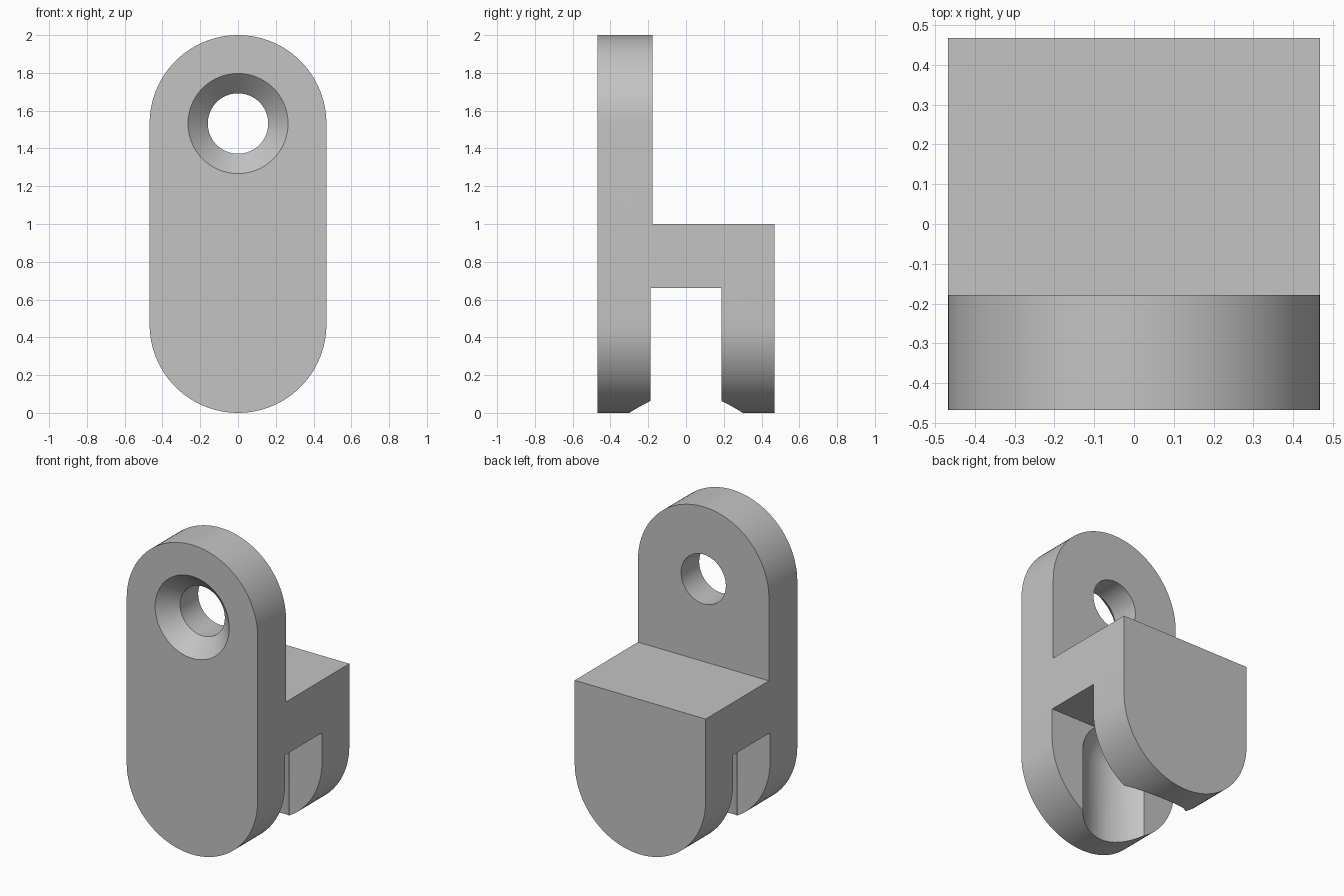
import bpy, bmesh
from math import sin, cos, pi
from mathutils import Matrix, Vector

cube = bpy.data.objects.get("Cube")
if cube:
    bpy.data.objects.remove(cube)

R = 0.468            # end radius, also half width and half depth
HEIGHT = 2.0
PLATE_BACK = -0.178  # rear face of the upright plate
SHELF = 1.0          # top of the rear block
SLOT, SLOT_TOP = 0.188, 0.66
BORE = 0.30          # round-ended socket in the slot
HOLE, SINK = 0.16, 0.265

grey = bpy.data.materials.new("light grey")
grey.use_nodes = True
grey.diffuse_color = (0.55, 0.55, 0.55, 1)
grey.node_tree.nodes["Principled BSDF"].inputs["Base Color"].default_value = grey.diffuse_color


def finish(bm, name):
    bmesh.ops.remove_doubles(bm, verts=bm.verts, dist=1e-5)
    bmesh.ops.recalc_face_normals(bm, faces=bm.faces)
    mesh = bpy.data.meshes.new(name)
    bm.to_mesh(mesh)
    bm.free()
    mesh.materials.append(grey)
    ob = bpy.data.objects.new(name, mesh)
    bpy.context.collection.objects.link(ob)
    return ob


def box(name, lo, hi):
    lo, hi = Vector(lo), Vector(hi)
    bm = bmesh.new()
    bmesh.ops.create_cube(bm, size=1, matrix=Matrix.Translation((lo + hi) / 2)
                          @ Matrix.Diagonal((*(hi - lo), 1)))
    return finish(bm, name)


def lathe(name, profile, matrix):
    """Turn (radius, height) points about z, then place with a matrix."""
    bm = bmesh.new()
    vs = [bm.verts.new((r, 0, h)) for r, h in profile]
    es = [bm.edges.new(pair) for pair in zip(vs, vs[1:])]
    bmesh.ops.spin(bm, geom=vs + es, axis=(0, 0, 1), cent=(0, 0, 0),
                   angle=2 * pi, steps=64)
    bm.transform(matrix)
    return finish(bm, name)


def cut(target, cutter):
    mod = target.modifiers.new("cut", 'BOOLEAN')
    mod.operation, mod.solver, mod.object = 'DIFFERENCE', 'EXACT', cutter
    bpy.context.view_layer.objects.active = target
    bpy.ops.object.modifier_apply(modifier=mod.name)
    bpy.data.objects.remove(cutter)


# Bracket body: round-ended outline pushed through the full depth
bm = bmesh.new()
N = 48
outline = [(R * cos(pi * i / N), HEIGHT - R + R * sin(pi * i / N)) for i in range(N + 1)]
outline += [(-x, HEIGHT - z) for x, z in outline]
face = bm.faces.new([bm.verts.new((x, -R, z)) for x, z in outline])
ext = bmesh.ops.extrude_face_region(bm, geom=[face])
bmesh.ops.translate(bm, vec=(0, 2 * R, 0),
                    verts=[g for g in ext["geom"] if isinstance(g, bmesh.types.BMVert)])
bracket = finish(bm, "hook_bracket")

# Clear the space above the rear block, then the slot between the legs
cut(bracket, box("shelf_cutter", (-1, PLATE_BACK, SHELF), (1, 1, 3)))
cut(bracket, box("slot_cutter", (-1, -SLOT, -1), (1, SLOT, SLOT_TOP)))

# Vertical socket with a domed end
dome = [(BORE * cos(pi / 2 * i / 16), R + BORE * sin(pi / 2 * i / 16)) for i in range(16)]
cut(bracket, lathe("socket_cutter", [(0, -0.1), (BORE, -0.1)] + dome + [(0, R + BORE)],
                   Matrix.Identity(4)))

# Countersunk screw hole through the plate
over = 0.02
sink = [(0, -over), (SINK + over, -over), (HOLE, SINK - HOLE), (HOLE, 0.5), (0, 0.5)]
cut(bracket, lathe("screw_hole_cutter", sink,
                   Matrix.Translation((0, -R, HEIGHT - R)) @ Matrix.Rotation(-pi / 2, 4, 'X')))

# Smooth curves, crisp edges
bpy.ops.object.select_all(action='DESELECT')
bracket.select_set(True)
bpy.context.view_layer.objects.active = bracket
bpy.ops.object.shade_smooth_by_angle(angle=pi / 6)
